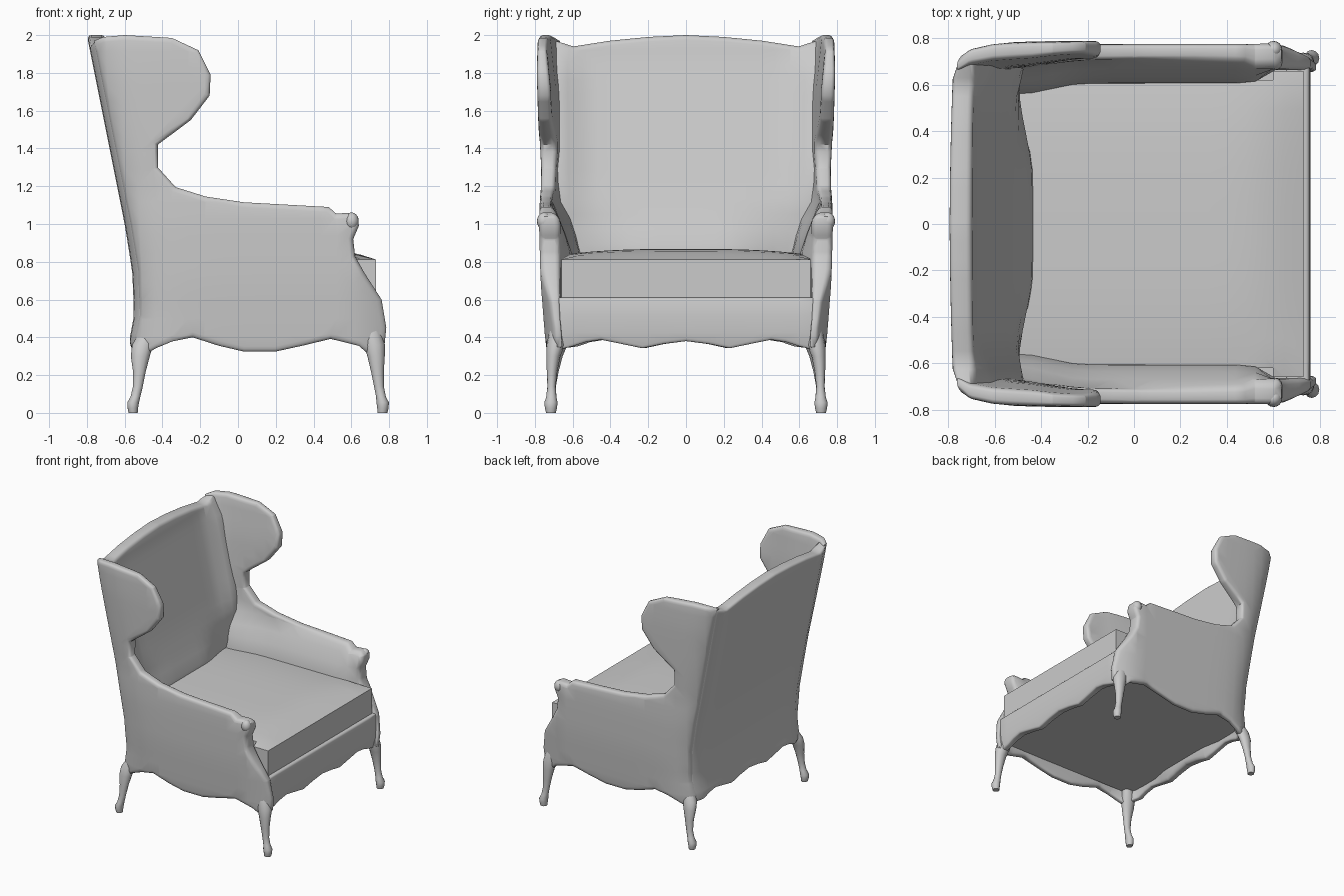
import bpy, bmesh, math
from mathutils import Vector

if "Cube" in bpy.data.objects:
    bpy.data.objects.remove(bpy.data.objects["Cube"])


def interp(v, pts):
    """Piecewise linear lookup in a list of (position, value)."""
    if v <= pts[0][0]:
        return pts[0][1]
    for (a, p), (b, q) in zip(pts, pts[1:]):
        if v <= b:
            return p + (q - p) * (v - a) / (b - a)
    return pts[-1][1]


def smooth(v):
    v = max(0.0, min(1.0, v))
    return v * v * (3 - 2 * v)


def finish(bm, name, mirror=False, angle=50):
    bmesh.ops.recalc_face_normals(bm, faces=bm.faces)
    me = bpy.data.meshes.new(name)
    bm.to_mesh(me)
    bm.free()
    ob = bpy.data.objects.new(name, me)
    bpy.context.collection.objects.link(ob)
    if mirror:
        m = ob.modifiers.new("mirror", 'MIRROR')
        m.use_axis = (False, True, False)
        m.use_mirror_merge = False
    bpy.ops.object.select_all(action='DESELECT')
    ob.select_set(True)
    bpy.context.view_layer.objects.active = ob
    bpy.ops.object.shade_smooth_by_angle(angle=math.radians(angle))
    return ob


def slab(name, outline, step, shape, bevel=0.02, mirror=False, angle=50):
    """Outline in (u, v), thickened, rim rounded, cut into a grid, then bent by shape(u, v, t)."""
    T = 0.1
    bm = bmesh.new()
    f = bm.faces.new([bm.verts.new((u, v, 0)) for u, v in outline])
    ext = bmesh.ops.extrude_face_region(bm, geom=[f], use_keep_orig=True)
    for v in ext['geom']:
        if isinstance(v, bmesh.types.BMVert):
            v.co.z = T
    bmesh.ops.recalc_face_normals(bm, faces=bm.faces)
    if bevel:
        rim = [e for e in bm.edges if abs(e.verts[0].co.z - e.verts[1].co.z) < 1e-6]
        bmesh.ops.bevel(bm, geom=rim, offset=bevel, segments=3, profile=0.5,
                        affect='EDGES', clamp_overlap=False)
    for axis in (0, 1):
        lo = min(p[axis] for p in outline)
        hi = max(p[axis] for p in outline)
        n = max(2, round((hi - lo) / step))
        for i in range(1, n):
            co, no = Vector((0, 0, 0)), Vector((0, 0, 0))
            co[axis] = lo + (hi - lo) * i / n + 0.0013
            no[axis] = 1
            bmesh.ops.bisect_plane(bm, geom=bm.verts[:] + bm.edges[:] + bm.faces[:],
                                   dist=1e-5, plane_co=co, plane_no=no)
    for v in bm.verts:
        v.co = shape(v.co.x, v.co.y, v.co.z / T)
    return finish(bm, name, mirror, angle)


def mirrored(half):
    """Half outline from y = 0 outward, completed on the other side."""
    return half + [(-y, z) for y, z in reversed(half) if y > 0]


# slope of the outside back
BACK = [(.35, -.57), (.40, -.572), (.52, -.55), (.75, -.56), (1.0, -.60), (2.0, -.80)]

# side panel: wing, arm and scalloped lower edge
SIDE = [(-.79, 1.97), (-.72, 1.99), (-.60, 2.0), (-.35, 1.985), (-.21, 1.92), (-.145, 1.79),
        (-.15, 1.68), (-.25, 1.55), (-.425, 1.42), (-.425, 1.30), (-.33, 1.195),
        (-.17, 1.145), (.03, 1.115), (.48, 1.09), (.52, 1.055), (.60, 1.06), (.635, 1.04),
        (.64, .99), (.61, .92), (.62, .83), (.67, .74), (.76, .60), (.785, .45),
        (.775, .35), (.68, .32), (.64, .355), (.49, .392), (.36, .36), (.20, .325),
        (.03, .325), (-.10, .355), (-.24, .40), (-.35, .378), (-.43, .345),
        (-.48, .32), (-.57, .35), (-.575, .40), (-.55, .52), (-.56, .75), (-.60, 1.0)]


def side_shape(x, z, t):
    out = interp(z, [(.3, .735), (.42, .748), (.7, .77), (1, .778), (1.2, .772),
                     (1.5, .782), (1.8, .79), (2, .785)])
    d = max(0, x - interp(z, BACK))
    out -= .085 * math.exp(-d / .09)
    out -= max(0, x - .64) * .35
    inn = interp(z, [(.3, .705), (.45, .68), (.6, .62), (.83, .6), (1.0, .655), (1.1, .71),
                     (1.25, .70), (1.4, .685), (1.7, .69), (2, .72)])
    inn -= .045 * smooth((-.2 - x) / .3) * smooth((z - .5) / .3) * smooth((1.3 - z) / .3)
    inn += .025 * smooth((x + .5) / .3) * smooth((z - 1.3) / .2)
    inn += (max(inn, .665) - inn) * smooth((x - .5) / .1)
    inn -= .06 * math.exp(-d / .12) * smooth((z - .8) / .4)
    inn = min(inn, out - .045)
    x += .03 * math.exp(-d / .05)       # rear edge tucks into the backrest
    return (x, inn + (out - inn) * t, z)


slab("side_panel", SIDE, .09, side_shape, bevel=.027, mirror=True)


# reclined back with arched top, blending forward into the wings
def back_shape(y, z, t):
    rear = interp(z, BACK) + max(0, abs(y) - .61) * .4
    front = interp(z, [(.35, -.51), (.45, -.48), (.85, -.425), (1.0, -.475), (1.2, -.53),
                       (1.9, -.69), (2, -.70)])
    front -= .08 * smooth((abs(y) - .2) / .4) * max(0, min(1, (1.1 - z) / .3))
    front += .06 * smooth((abs(y) - .5) / .2) * smooth((z - .9) / .4) * smooth((2 - z) / .2)
    front = max(front, rear + .05)
    y *= interp(z, [(.35, .955), (.7, .98), (1, .995), (1.8, 1.01)])
    return (rear + (front - rear) * t, y, z)


SCALLOP = [(0, .38), (.12, .365), (.23, .342), (.34, .365), (.45, .387), (.53, .375), (.60, .352)]
slab("backrest", mirrored([(0, 2.0), (.2, 1.99), (.4, 1.97), (.59, 1.94), (.70, 1.975), (.70, .34)]
                          + SCALLOP[:0:-1] + [(0.0001, .38)]),
     .08, back_shape, bevel=.024)


# front rail with scalloped lower edge
def rail_shape(y, z, t):
    out = interp(z, [(.33, .745), (.42, .76), (.5, .762), (.62, .755)])
    return (out - interp(z, [(.36, .05), (.5, .1)]) * (1 - t), y, z)


slab("front_rail", mirrored([(0, .61), (.69, .61), (.69, .33)] + SCALLOP[:0:-1] + [(0.0001, .38)]),
     .1, rail_shape, bevel=.015)

# seat deck closing the underside, rear corners cut to stay inside the upholstery
slab("seat_deck", [(-.53, -.60), (-.46, -.67), (.70, -.69),
                   (.70, .69), (-.46, .67), (-.53, .60)], .7,
     lambda x, y, t: (x, y, .42 + .18 * t), bevel=0)


# crowned seat cushion, wider in front of the arms
def cushion_shape(x, y, t):
    crown = .036 * smooth(.15 + (.73 - x) / .35) * (1 - (abs(y) / .68) ** 3)
    edge = min(1, (.73 - x) / .1)
    return (x, y, .59 + (.222 + .02 * edge * (abs(y) < .64) + crown * edge) * t)


slab("seat_cushion", [(-.5, -.62), (.6, -.62), (.6, -.66), (.73, -.66),
                      (.73, .66), (.6, .66), (.6, .62), (-.5, .62)],
     .08, cushion_shape, bevel=0, angle=40)


# cabriole legs: stacked rings of (x, y, z, radius x, radius y)
def leg(name, rings, sides=12):
    bm = bmesh.new()
    loops = []
    for x, y, z, rx, ry in rings:
        loops.append([bm.verts.new((x + rx * math.cos(a), y + ry * math.sin(a), z))
                      for a in (2 * math.pi * i / sides for i in range(sides))])
    for a, b in zip(loops, loops[1:]):
        for i in range(sides):
            j = (i + 1) % sides
            bm.faces.new((a[i], a[j], b[j], b[i]))
    bm.faces.new(loops[0])
    bm.faces.new(loops[-1])
    finish(bm, name, mirror=True)


leg("front_leg", [(.765, .715, 0, .026, .026), (.767, .715, .025, .03, .032),
                  (.766, .715, .055, .033, .035), (.757, .713, .085, .026, .027),
                  (.746, .712, .14, .026, .022), (.738, .709, .22, .034, .028),
                  (.731, .702, .30, .046, .037), (.722, .69, .36, .056, .048),
                  (.70, .675, .45, .055, .045), (.67, .655, .54, .03, .03)])
leg("rear_leg", [(-.555, .715, 0, .024, .026), (-.557, .715, .025, .028, .032),
                 (-.555, .715, .055, .031, .035), (-.543, .713, .085, .026, .027),
                 (-.530, .711, .14, .026, .022), (-.522, .702, .22, .034, .028),
                 (-.517, .69, .30, .05, .037), (-.505, .672, .36, .056, .045),
                 (-.475, .645, .44, .04, .035), (-.45, .62, .52, .02, .02)])

# rounded knobs at the arm ends
bm = bmesh.new()
bmesh.ops.create_uvsphere(bm, u_segments=16, v_segments=10, radius=1)
for v in bm.verts:
    v.co = (.602 + .037 * v.co.x, .752 + .037 * v.co.y, 1.015 + .046 * v.co.z)
finish(bm, "arm_knob", mirror=True)
